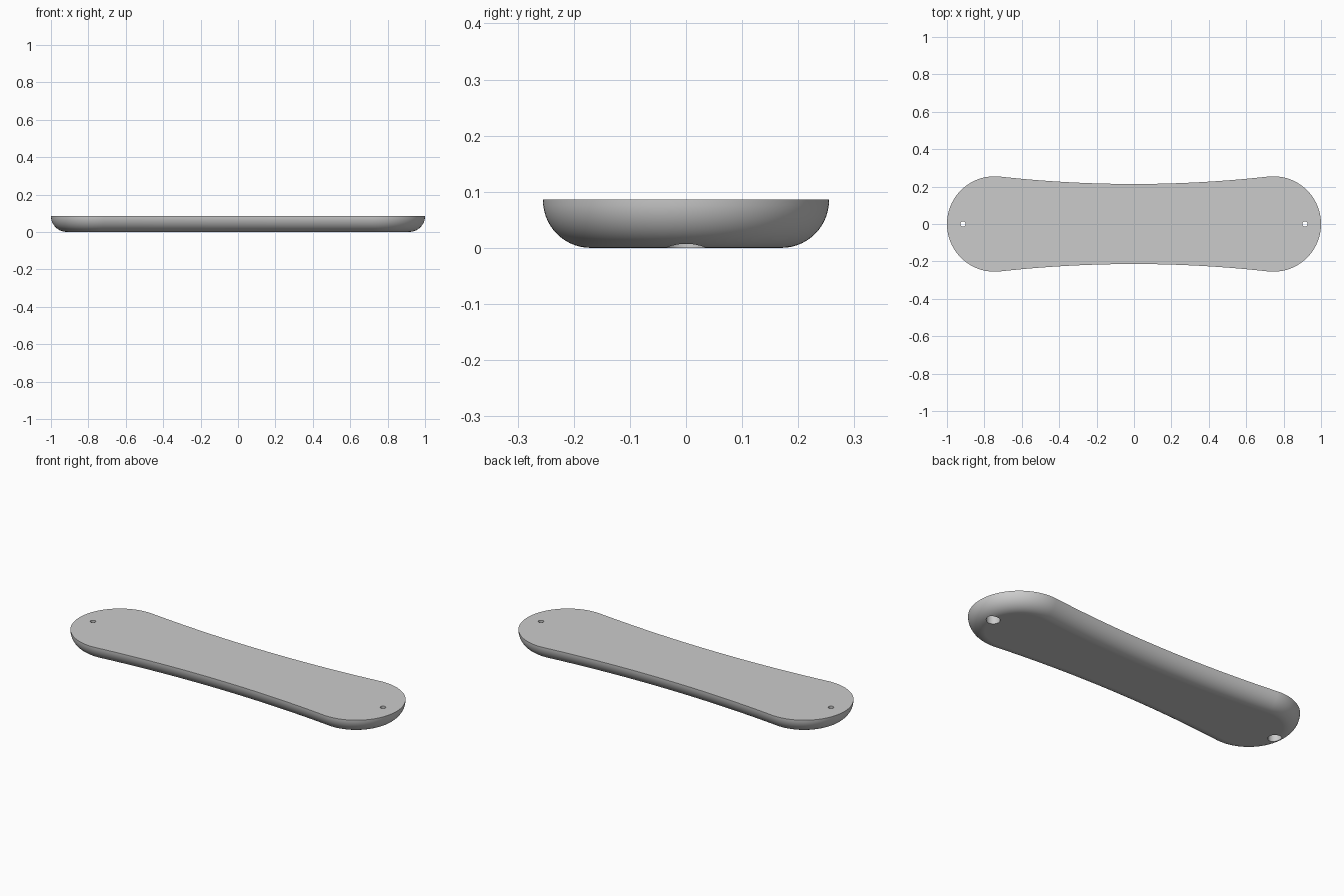
import bpy, bmesh
from math import sin, cos, pi, atan2

cube = bpy.data.objects.get("Cube")
if cube:
    bpy.data.objects.remove(cube, do_unlink=True)

END_R, END_X = 0.255, 0.745      # rounded ends
WAIST = 0.214                    # half width at the middle
HEIGHT = 0.086
FILLET = 0.085
HOLE_X = 0.914
# Radius of the side arc that meets the end circles tangentially
SIDE_R = (END_X**2 + WAIST**2 - END_R**2) / (2 * (END_R - WAIST))
TILT = atan2(END_X, WAIST + SIDE_R)

grey = bpy.data.materials.new("plain grey")
grey.use_nodes = True
colour = (0.6, 0.6, 0.6, 1)
grey.diffuse_color = colour
grey.node_tree.nodes["Principled BSDF"].inputs["Base Color"].default_value = colour


def outline(inset, ends=64, sides=48):
    """Board outline, counter-clockwise, moved inward by inset."""
    half = []
    r = END_R - inset
    span = pi / 2 + TILT
    for i in range(ends + 1):
        a = -span + 2 * span * i / ends
        half.append((END_X + r * cos(a), r * sin(a)))
    big = SIDE_R + inset
    for i in range(1, sides):
        a = TILT - 2 * TILT * i / sides
        half.append((big * sin(a), WAIST + SIDE_R - big * cos(a)))
    return half + [(-x, -y) for x, y in half]


def make_object(name, bm):
    mesh = bpy.data.meshes.new(name)
    bmesh.ops.recalc_face_normals(bm, faces=bm.faces)
    bm.to_mesh(mesh)
    bm.free()
    mesh.materials.append(grey)
    obj = bpy.data.objects.new(name, mesh)
    bpy.context.collection.objects.link(obj)
    return obj


# Board: stacked outlines, rounded underneath, flat on top
bm = bmesh.new()
STEPS = 14
levels = [(FILLET * (1 - sin(a)), FILLET * (1 - cos(a)))
          for a in (pi / 2 * i / STEPS for i in range(STEPS + 1))]
levels.append((0, HEIGHT))
rings = [[bm.verts.new((x, y, z)) for x, y in outline(inset)] for inset, z in levels]
for low, high in zip(rings, rings[1:]):
    for i in range(len(low)):
        j = (i + 1) % len(low)
        bm.faces.new((low[i], low[j], high[j], high[i]))
bm.faces.new(rings[0][::-1])
bm.faces.new(rings[-1])
board = make_object("board", bm)


# Screw holes: narrow bore through, wide recess from below
def cut_cylinder(name, x, radius, bottom, top):
    bm = bmesh.new()
    bmesh.ops.create_cone(bm, cap_ends=True, segments=40, radius1=radius,
                          radius2=radius, depth=top - bottom)
    bmesh.ops.translate(bm, verts=bm.verts, vec=(x, 0, (top + bottom) / 2))
    cutter = make_object(name, bm)
    cut = board.modifiers.new(name, "BOOLEAN")
    cut.operation = "DIFFERENCE"
    cut.solver = "EXACT"
    cut.object = cutter
    bpy.ops.object.modifier_apply(modifier=cut.name)
    bpy.data.objects.remove(cutter, do_unlink=True)


bpy.ops.object.select_all(action="DESELECT")
board.select_set(True)
bpy.context.view_layer.objects.active = board
for side, x in (("left", HOLE_X), ("right", -HOLE_X)):
    cut_cylinder(side + "_recess", x, 0.035, -0.05, 0.045)
    cut_cylinder(side + "_bore", x, 0.0145, -0.05, 0.15)

# Smooth rounding with crisp rims and flat faces
bpy.ops.object.shade_smooth_by_angle(angle=pi / 6)
weighted = board.modifiers.new("flat_faces", "WEIGHTED_NORMAL")
weighted.keep_sharp = True
